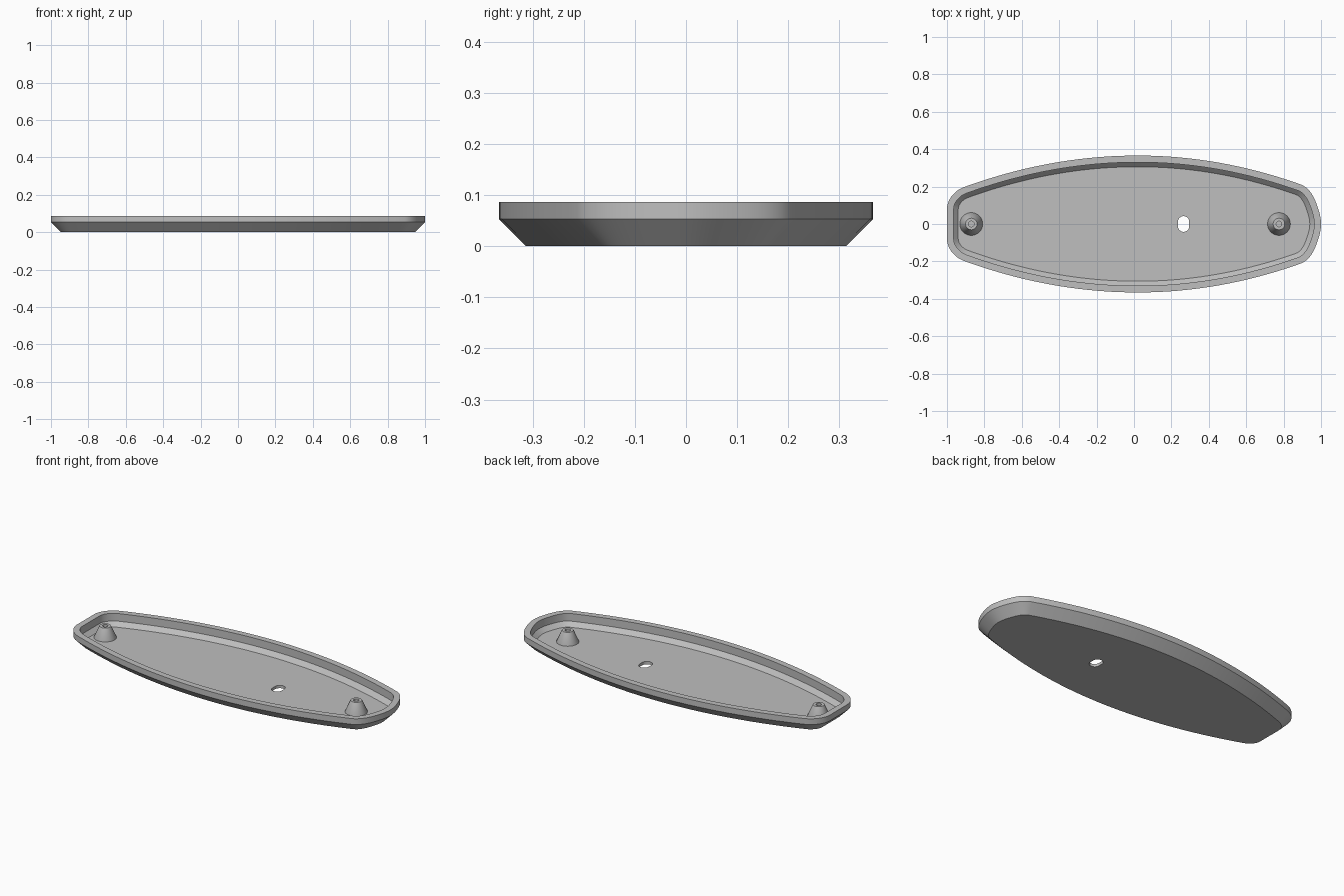
import bpy, bmesh, math
from mathutils import Vector
from mathutils.geometry import interpolate_bezier

cube = bpy.data.objects.get("Cube")
if cube:
    bpy.data.objects.remove(cube)

grey = bpy.data.materials.new("plain_grey")
grey.use_nodes = True
colour = (0.52, 0.52, 0.52, 1)
grey.diffuse_color = colour
grey.node_tree.nodes["Principled BSDF"].inputs["Base Color"].default_value = colour

FLOOR = 0.017


def finish(bm, name):
    """Turn a bmesh into a smooth-shaded object with crisp edges."""
    bmesh.ops.recalc_face_normals(bm, faces=bm.faces)
    mesh = bpy.data.meshes.new(name)
    bm.to_mesh(mesh)
    bm.free()
    mesh.materials.append(grey)
    obj = bpy.data.objects.new(name, mesh)
    bpy.context.collection.objects.link(obj)
    bpy.ops.object.select_all(action='DESELECT')
    obj.select_set(True)
    bpy.context.view_layer.objects.active = obj
    bpy.ops.object.shade_smooth_by_angle(angle=math.radians(25))
    return obj


def inset(points, d):
    """Move a clockwise outline inward by d."""
    out = []
    for i, p in enumerate(points):
        a = (p - points[i - 1]).normalized()
        b = (points[(i + 1) % len(points)] - p).normalized()
        t = (a + b).normalized()
        out.append(p + Vector((t.y, -t.x)) * d / t.dot(a))
    return out


def ring(bm, points, z):
    return [bm.verts.new((p.x, p.y, z)) for p in points]


def bridge(bm, lower, upper):
    n = len(lower)
    for i in range(n):
        j = (i + 1) % n
        bm.faces.new((lower[i], lower[j], upper[j], upper[i]))


def fill(bm, *loops):
    """Fill the flat area between an outer loop and a hole."""
    edges = []
    for loop in loops:
        for i, v in enumerate(loop):
            w = loop[i - 1]
            edges.append(bm.edges.get((w, v)) or bm.edges.new((w, v)))
    bmesh.ops.triangle_fill(bm, use_beauty=True, edges=edges)


# Half outline: knot, handle, handle, knot, and the segment count
segments = [
    ((-1, 0), (-1, .03), (-1, .05), (-1, .08), 2),
    ((-1, .08), (-1, .13), (-.96, .179), (-.91, .197), 9),
    ((-.91, .197), (-.6, .31), (-.29, .366), (.02, .366), 20),
    ((.02, .366), (.31, .366), (.6, .315), (.89, .212), 20),
    ((.89, .212), (.935, .196), (.96, .15), (.975, .11), 9),
    ((.975, .11), (.99, .07), (1, .035), (1, 0), 5),
]
half = []
for *knots, count in segments:
    half += interpolate_bezier(*[Vector(k) for k in knots], count + 1)[:-1]
half = [Vector((p[0], p[1])) for p in half] + [Vector((1, 0))]
outline = half + [Vector((p.x, -p.y)) for p in reversed(half[1:-1])]

# Tray shell: chamfered underside, upright rim, stepped inside wall
bm = bmesh.new()
steps = [(.053, 0), (0, .053), (0, .087), (.036, .087), (.036, FLOOR + .025), (.06, FLOOR)]
rings = [ring(bm, inset(outline, d), z) for d, z in steps]
for lower, upper in zip(rings, rings[1:]):
    bridge(bm, lower, upper)

# Slot through the floor: two half circles joined by short straights
slot = []
for i in range(32):
    a = 2 * math.pi * (i + .5) / 32
    slot.append(Vector((.265 + .03 * math.cos(a),
                        .03 * math.sin(a) + math.copysign(.012, math.sin(a)))))
slot_low, slot_high = ring(bm, slot, 0), ring(bm, slot, FLOOR)
bridge(bm, slot_low, slot_high)
fill(bm, rings[0], slot_low)
fill(bm, rings[-1], slot_high)
finish(bm, "tray")


# Tapered screw posts with a blind hole
def post(name, x):
    bm = bmesh.new()
    circle = [Vector((math.cos(i * math.pi / 16), math.sin(i * math.pi / 16))) for i in range(32)]
    profile = [(.061, FLOOR - .003), (.061, FLOOR), (.031, .085), (.015, .085), (.015, .03)]
    loops = [ring(bm, [c * r + Vector((x, 0)) for c in circle], z) for r, z in profile]
    for lower, upper in zip(loops, loops[1:]):
        bridge(bm, lower, upper)
    bm.faces.new(loops[0])
    bm.faces.new(loops[-1])
    finish(bm, name)


post("right_screw_post", -.87)
post("left_screw_post", .775)
